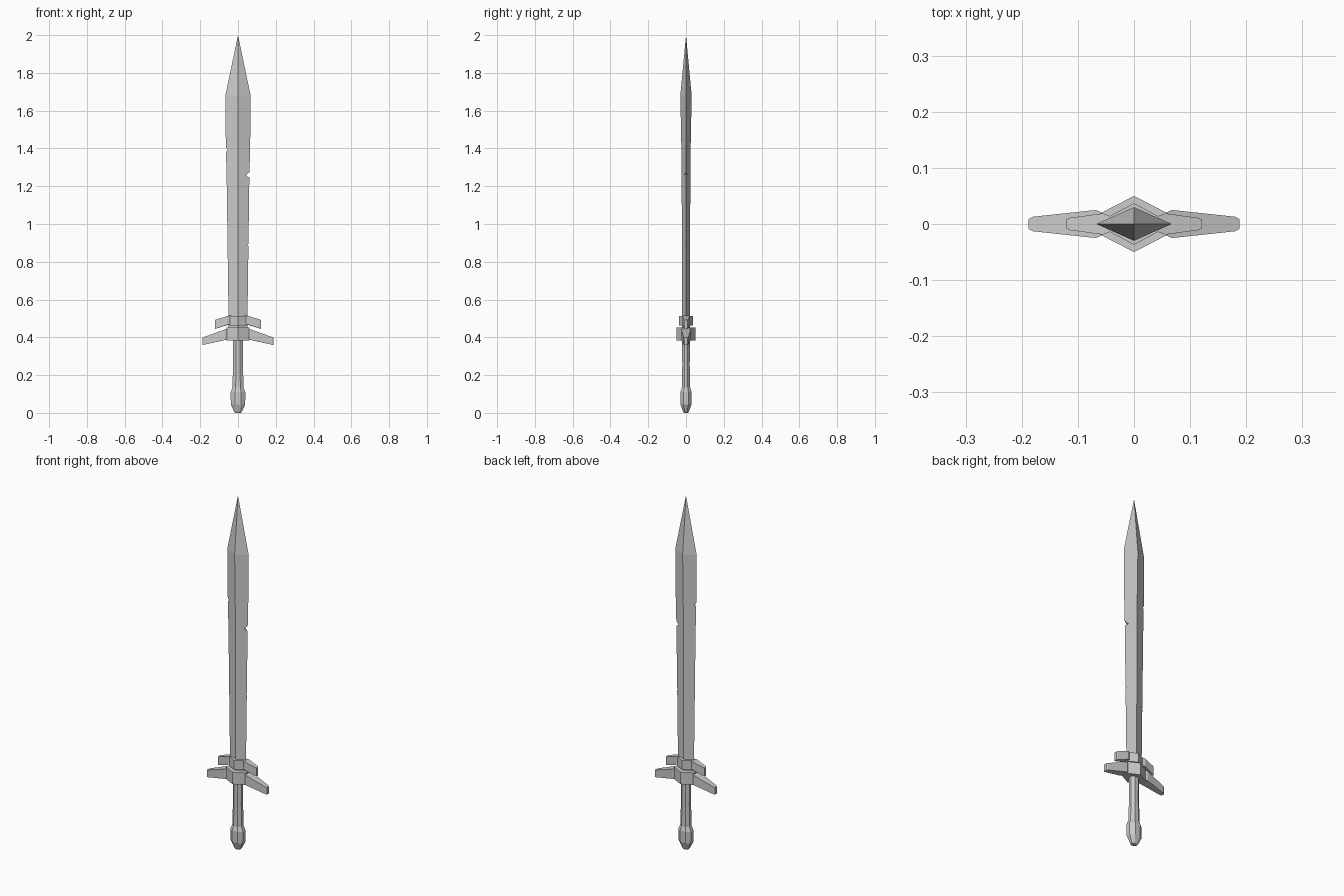
import bpy, bmesh, math

if "Cube" in bpy.data.objects:
    bpy.data.objects.remove(bpy.data.objects["Cube"])


def make(name, verts, faces):
    bm = bmesh.new()
    vs = [bm.verts.new(v) for v in verts]
    for f in faces:
        bm.faces.new([vs[i] for i in f])
    bmesh.ops.remove_doubles(bm, verts=bm.verts, dist=1e-5)
    bmesh.ops.recalc_face_normals(bm, faces=bm.faces)
    me = bpy.data.meshes.new(name)
    bm.to_mesh(me)
    bm.free()
    ob = bpy.data.objects.new(name, me)
    bpy.context.collection.objects.link(ob)
    return ob


def loft(name, rings, tip=None):
    """Skin equal-sized rings, capping the ends or closing to a tip point."""
    n = len(rings[0])
    verts = [v for r in rings for v in r]
    faces = [list(range(n))]
    for k in range(len(rings) - 1):
        for i in range(n):
            j = (i + 1) % n
            faces.append([k * n + i, k * n + j, (k + 1) * n + j, (k + 1) * n + i])
    last = (len(rings) - 1) * n
    if tip:
        verts.append(tip)
        faces += [[last + i, last + (i + 1) % n, len(verts) - 1] for i in range(n)]
    else:
        faces.append(list(range(last, last + n)))
    return make(name, verts, faces)


# Blade: diamond section widening to the shoulder
sections = [(0.42, 0.049, 0.020), (1.24, 0.060, 0.023),
            (1.42, 0.0645, 0.025), (1.68, 0.067, 0.030)]
blade = loft("blade", [[(w, 0, z), (0, t, z), (-w, 0, z), (0, -t, z)]
                       for z, w, t in sections], tip=(0, 0, 2.0))

# Battle nicks: side, depth position, then top, middle and bottom heights
nicks = [(1, 0.042, 1.293, 1.26, 1.225), (-1, 0.054, 1.412, 1.394, 1.365),
         (1, 0.049, 0.905, 0.89, 0.86), (-1, 0.048, 0.825, 0.81, 0.79)]
for k, (s, x, top, mid, low) in enumerate(nicks):
    edge = 0.085 if k == 0 else 0.075
    cutter = loft(f"nick_cutter_{k}",
                  [[(s * x, y, mid), (s * edge, y, top), (s * edge, y, low)]
                   for y in (-0.05, 0.05)])
    cutter.hide_render = True
    cutter.hide_viewport = True
    mod = blade.modifiers.new("nick", 'BOOLEAN')
    mod.operation = 'DIFFERENCE'
    mod.solver = 'EXACT'
    mod.object = cutter


def guard(name, core, wing):
    """Pointed central block with a pair of drooping tapered wings."""
    w, side, t, low, high = core
    plan = [(w, side), (0, t), (-w, side), (-w, -side), (0, -t), (w, -side)]
    loft(name + "_block", [[(x, y, z) for x, y in plan] for z in (low, high)])
    for s, label in ((-1, "left"), (1, "right")):
        half = [(x, y) for x, y, _, _ in wing]
        lows = {x: a for x, _, a, _ in wing}
        highs = {x: b for x, _, _, b in wing}
        outline = half + [(x, -y) for x, y in reversed(half)]
        loft(f"{name}_{label}_wing", [[(s * x, y, h[x]) for x, y in outline]
                                      for h in (lows, highs)])


# Wide lower guard and short upper guard (wing: x, half depth, bottom, top)
guard("lower_guard", (0.062, 0.018, 0.050, 0.384, 0.452),
      [(0.045, 0.015, 0.391, 0.449), (0.068, 0.025, 0.386, 0.442),
       (0.180, 0.013, 0.361, 0.402), (0.188, 0.009, 0.359, 0.399)])
guard("upper_guard", (0.047, 0.012, 0.037, 0.462, 0.514),
      [(0.035, 0.011, 0.471, 0.516), (0.055, 0.019, 0.467, 0.513),
       (0.114, 0.011, 0.447, 0.495), (0.121, 0.008, 0.445, 0.492)])


# Handle and pommel: flattened octagonal turning
def octagon(r, z):
    a = [math.pi / 8 + i * math.pi / 4 for i in range(8)]
    c = r / math.cos(math.pi / 8)
    return [(c * math.cos(t), 0.76 * c * math.sin(t), z) for t in a]


loft("handle", [octagon(0.029, 0.11), octagon(0.029, 0.16), octagon(0.026, 0.25),
                octagon(0.027, 0.40)])
loft("pommel", [octagon(0.015, 0), octagon(0.021, 0.008), octagon(0.038, 0.045),
                octagon(0.039, 0.11), octagon(0.029, 0.135)])
